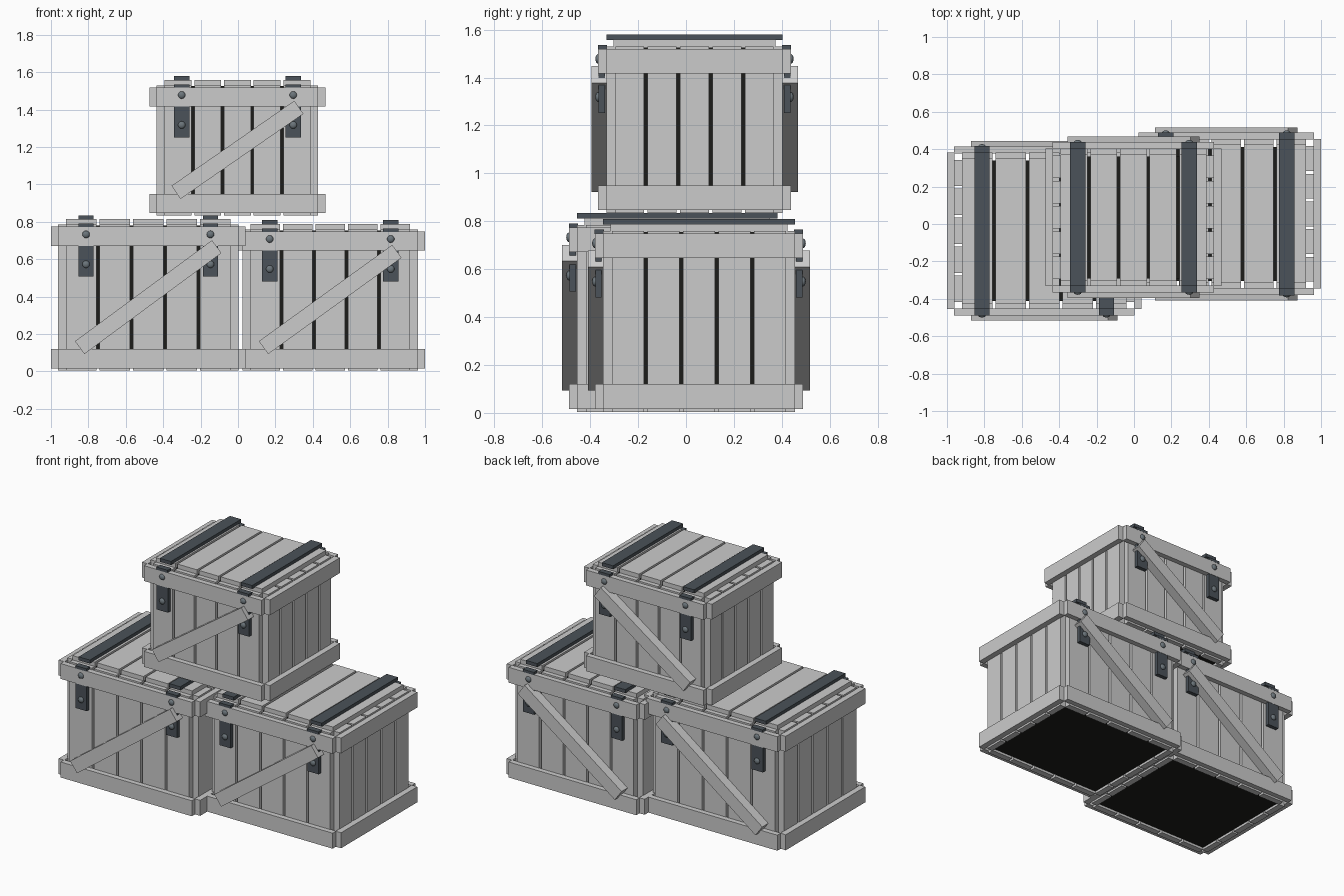
import bpy, bmesh, math
from mathutils import Matrix, Vector

if "Cube" in bpy.data.objects:
    bpy.data.objects.remove(bpy.data.objects["Cube"])


def material(name, color):
    m = bpy.data.materials.new(name)
    m.diffuse_color = (*color, 1)
    m.use_nodes = True
    m.node_tree.nodes["Principled BSDF"].inputs["Base Color"].default_value = m.diffuse_color
    return m


IRON = material("dark_iron", (0.07, 0.085, 0.1))
BOLT = material("bolt_steel", (0.15, 0.18, 0.2))
SHADOW = material("dark_inside", (0.012, 0.012, 0.01))


def box(bm, x, y, z):
    """Box from (min, max) pairs on each axis."""
    c = Vector([(a + b) / 2 for a, b in (x, y, z)])
    s = [abs(b - a) for a, b in (x, y, z)]
    bmesh.ops.create_cube(bm, size=1, matrix=Matrix.Translation(c) @ Matrix.Diagonal((*s, 1)))


def finish(name, bm, origin, mat=None, smooth=False):
    bmesh.ops.recalc_face_normals(bm, faces=bm.faces)
    for f in bm.faces:
        f.smooth = smooth
    me = bpy.data.meshes.new(name)
    bm.to_mesh(me)
    bm.free()
    ob = bpy.data.objects.new(name, me)
    ob.location = origin
    if mat:
        me.materials.append(mat)
    bpy.context.collection.objects.link(ob)


def slots(half, n=5, gap=0.015):
    """Even plank intervals across -half..half."""
    p = 2 * half / n
    return [(-half + i * p + gap / 2, -half + (i + 1) * p - gap / 2) for i in range(n)]


def crate(name, origin, rx, ry, h):
    # rx, ry: half size over the rails; bx, by: half size over the wall planks
    bx, by = rx - 0.038, ry - 0.034
    cx, cy = bx - 0.042, by - 0.042
    px, py = bx - 0.035, by - 0.03
    sx = 0.69 * bx

    # dark core seen through the gaps and from below
    bm = bmesh.new()
    box(bm, (-cx, cx), (-cy, cy), (0.02, h - 0.055))
    finish(name + "_core", bm, origin, SHADOW)

    # wall planks
    bm = bmesh.new()
    for s in (-1, 1):
        for a in slots(px):
            box(bm, a, (s * cy, s * by), (0.004, h - 0.05))
        for a in slots(py):
            box(bm, (s * cx, s * bx), a, (0.004, h - 0.05))
    finish(name + "_wall_planks", bm, origin)

    # lid planks
    bm = bmesh.new()
    for a in slots(px):
        box(bm, a, (-ry + 0.064, ry - 0.064), (h - 0.054, h - 0.021))
    finish(name + "_lid_planks", bm, origin)

    # top and bottom rails with open corner notches
    bm = bmesh.new()
    for z in ((0.017, 0.12), (h - 0.163, h - 0.061)):
        for s in (-1, 1):
            box(bm, (-bx, bx), (s * (by - 0.003), s * ry), z)
            box(bm, (s * (bx - 0.003), s * rx), (-by, by), z)
    finish(name + "_rails", bm, origin)

    # diagonal braces, front and back
    bm = bmesh.new()
    dx, dz = 0.76 * 2 * bx, h - 0.295
    for s in (-1, 1):
        m = (Matrix.Translation((0, s * (ry - 0.0025), h / 2 - 0.02))
             @ Matrix.Rotation(-math.atan2(dz, dx), 4, 'Y')
             @ Matrix.Diagonal((math.hypot(dx, dz), 0.063, 0.085, 1)))
        bmesh.ops.create_cube(bm, size=1, matrix=m)
    finish(name + "_braces", bm, origin)

    # iron straps: lid bar, rail cap and hanging plate
    bm = bmesh.new()
    for x in (-sx, sx):
        w = (x - 0.041, x + 0.041)
        box(bm, w, (-ry + 0.034, ry - 0.034), (h - 0.023, h))
        for s in (-1, 1):
            box(bm, w, (s * (ry - 0.037), s * (ry + 0.001)), (h - 0.063, h - 0.045))
            box(bm, w, (s * (ry - 0.028), s * (ry - 0.002)), (h - 0.328, h - 0.15))
    finish(name + "_straps", bm, origin, IRON)

    # domed bolts on rails and plates
    bm = bmesh.new()
    for x in (-sx, sx):
        for s in (-1, 1):
            for z in (h - 0.102, h - 0.262):
                m = Matrix.Translation((x, s * ry, z)) @ Matrix.Diagonal((1, 0.6, 1, 1)) \
                    @ Matrix.Rotation(math.pi / 2, 4, 'X')
                bmesh.ops.create_uvsphere(bm, u_segments=12, v_segments=8, radius=0.02, matrix=m)
    finish(name + "_bolts", bm, origin, BOLT, smooth=True)


crate("left_crate", (-0.48, -0.0365, 0), 0.52, 0.4515, 0.835)
crate("right_crate", (0.493, 0.054, 0), 0.507, 0.434, 0.81)
crate("top_crate", (-0.003, 0.0355, 0.83), 0.47, 0.402, 0.75)
